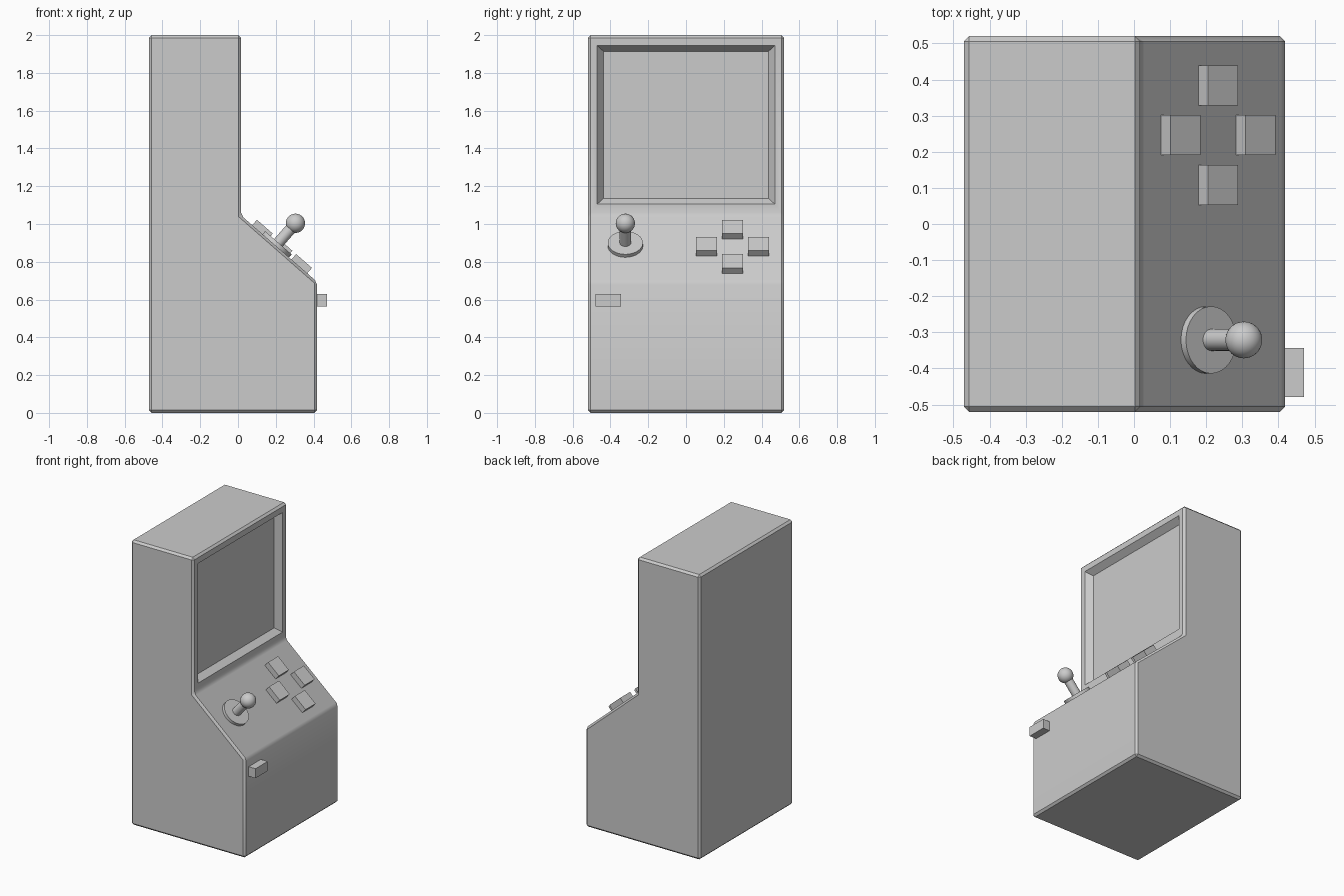
import bpy, bmesh, math
from mathutils import Vector

if "Cube" in bpy.data.objects:
    bpy.data.objects.remove(bpy.data.objects["Cube"])

HALF_W = 0.52
PANEL_TOP, PANEL_LOW = (0.017, 1.045), (0.418, 0.694)
SLOPE = math.atan2(PANEL_TOP[1] - PANEL_LOW[1], PANEL_LOW[0] - PANEL_TOP[0])
NORMAL = Vector((math.sin(SLOPE), 0, math.cos(SLOPE)))


def on_panel(x, y, h):
    """Point at height h above the sloped control panel."""
    z = PANEL_TOP[1] - (x - PANEL_TOP[0]) * math.tan(SLOPE)
    return Vector((x, y, z)) + NORMAL * h


def box(name, loc, size, tilt=0):
    bpy.ops.mesh.primitive_cube_add(size=1, location=loc, rotation=(0, tilt, 0))
    ob = bpy.context.object
    ob.name = name
    ob.scale = size
    return ob


def rod(name, x, y, h0, h1, radius, sides=32):
    bpy.ops.mesh.primitive_cylinder_add(vertices=sides, radius=radius, depth=h1 - h0,
                                        location=on_panel(x, y, (h0 + h1) / 2),
                                        rotation=(0, SLOPE, 0))
    bpy.context.object.name = name
    bpy.ops.object.shade_smooth_by_angle()


# Cabinet: extruded side profile with chamfered edges
profile = [(-0.471, 0), (0.418, 0), PANEL_LOW, PANEL_TOP, (0.017, 2), (-0.471, 2)]
bm = bmesh.new()
side = bm.faces.new([bm.verts.new((x, -HALF_W, z)) for x, z in profile])
ext = bmesh.ops.extrude_face_region(bm, geom=[side])["geom"]
bmesh.ops.translate(bm, vec=(0, 2 * HALF_W, 0),
                    verts=[v for v in ext if isinstance(v, bmesh.types.BMVert)])
bmesh.ops.recalc_face_normals(bm, faces=bm.faces)
bmesh.ops.bevel(bm, geom=bm.edges[:], offset=0.014, segments=1, affect='EDGES')
bm.normal_update()

# Screen recess: inset the upper front face twice, the second loop pushed back
screen = max((f for f in bm.faces if f.normal.x > 0.99 and f.calc_center_median().z > 1.2),
             key=lambda f: f.calc_area())
for x, half, low, high in [(0.017, 0.47, 1.105, 1.945), (-0.026, 0.437, 1.136, 1.914)]:
    bmesh.ops.inset_region(bm, faces=[screen], thickness=0.01)
    for v in screen.verts:
        v.co = (x, math.copysign(half, v.co.y), high if v.co.z > 1.5 else low)
mesh = bpy.data.meshes.new("cabinet")
bm.to_mesh(mesh)
bm.free()
cabinet = bpy.data.objects.new("cabinet", mesh)
bpy.context.collection.objects.link(cabinet)
bpy.context.view_layer.objects.active = cabinet
cabinet.select_set(True)
bpy.ops.object.shade_smooth_by_angle()

# Four buttons in a diamond
step = 0.138
for name, du, dy in [("top", -1, 0), ("bottom", 1, 0), ("left", 0, -1), ("right", 0, 1)]:
    x = 0.221 + du * step * math.cos(SLOPE)
    y = 0.246 + dy * step
    box("button_" + name, on_panel(x, y, 0.014), (0.111, 0.111, 0.048), SLOPE)

# Joystick
JX, JY = 0.2, -0.321
rod("joystick_base", JX, JY, -0.01, 0.021, 0.093)
rod("joystick_shaft", JX, JY, 0.0, 0.15, 0.03)
bpy.ops.mesh.primitive_uv_sphere_add(segments=32, ring_count=16, radius=0.051,
                                     location=on_panel(JX, JY, 0.158), rotation=(0, SLOPE, 0))
bpy.context.object.name = "joystick_ball"
bpy.ops.object.shade_smooth_by_angle()

# Coin slot block
box("coin_slot", (0.436, -0.411, 0.596), (0.07, 0.135, 0.067))
